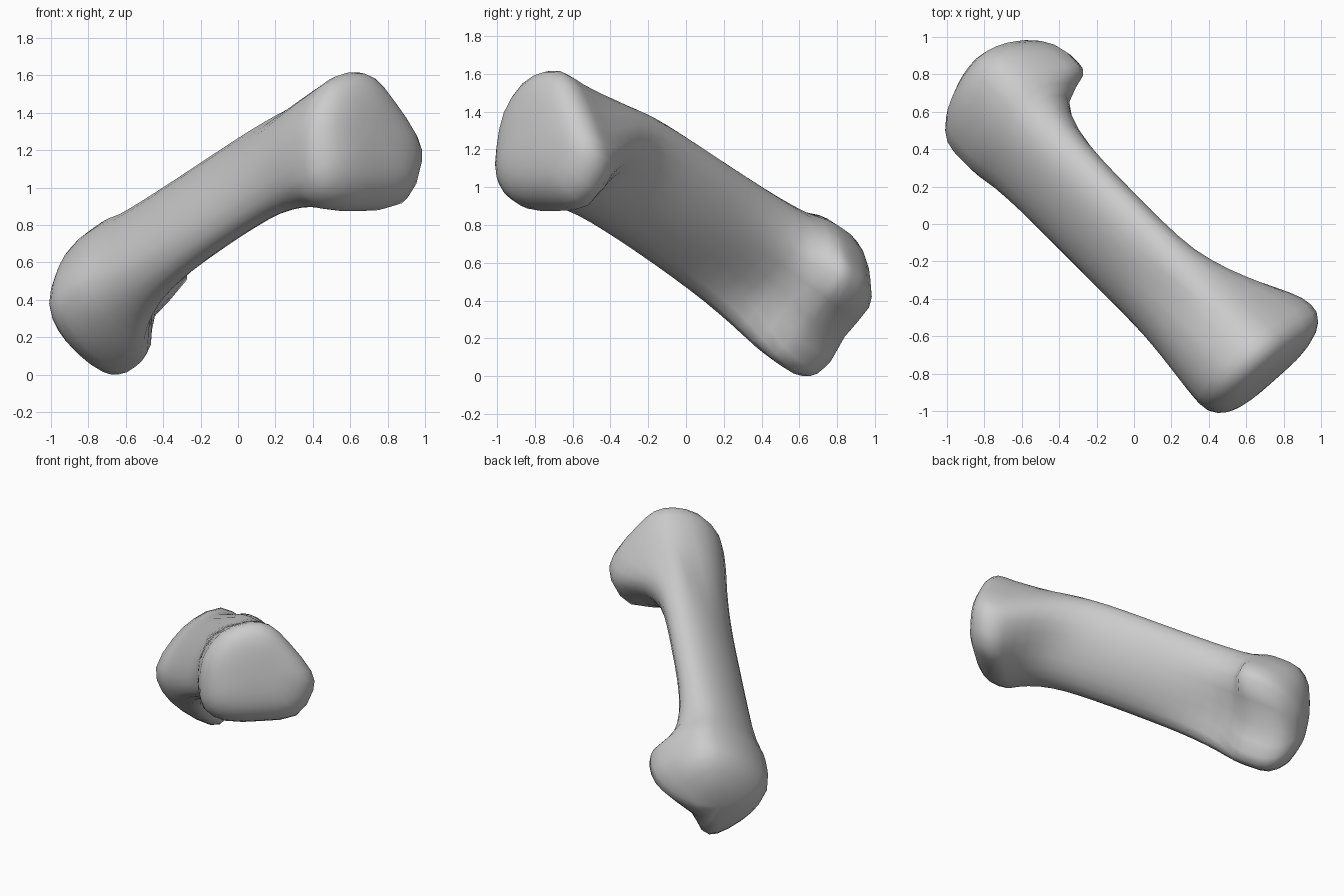
import bpy, bmesh, math
from mathutils import Vector

if "Cube" in bpy.data.objects:
    bpy.data.objects.remove(bpy.data.objects["Cube"])

# Local frame: bone axis, sideways axis, upward cross-section axis
TILT = math.radians(25)
C, S, R = math.cos(TILT), math.sin(TILT), math.sqrt(0.5)
AXIS = Vector((C * R, -C * R, S))
SIDE = Vector((R, R, 0))
UP = Vector((-S * R, S * R, C))
ORIGIN = Vector((0, 0, 0.935))

# Cross-sections (side, up): flared base, rounded head, slanted oval shaft
BASE = [(.40, -.06), (.34, .10), (.21, .24), (.06, .33), (-.12, .27), (-.28, .14),
        (-.41, -.05), (-.375, -.22), (-.24, -.365), (-.05, -.475), (.06, -.44), (.15, -.25)]
HEAD = [(.35, -.28), (.34, -.14), (.19, .07), (.06, .20), (-.09, .23), (-.27, .17),
        (-.40, .01), (-.43, -.19), (-.40, -.35), (-.26, -.44), (-.01, -.46), (.23, -.44)]
# How early each side flares towards base and head (below 1 = earlier)
BASE_FLARE = [1, 1, 1, 1.2, 1.2, 1.1, 1, .9, .6, .7, 1.5, 1.5]
HEAD_FLARE = [1, 1, 1, 1.2, .5, .4, .6, .9, 1, 1, 1, 1.2]
SHAFT = []
for i in range(12):
    a = math.radians(-60 + 30 * i)
    SHAFT.append((-.13 + .207 * math.cos(a) - .139 * math.sin(a),
                  .265 * math.cos(a) + .109 * math.sin(a)))

# Stations: position on axis, share of base, share of head, scale
STATIONS = [(-1.32, 1, 0, .36), (-1.265, 1, 0, .74), (-1.17, 1, 0, .96),
            (-1.04, 1, 0, 1.0), (-.92, .90, 0, 1.0), (-.78, .40, 0, 1.0),
            (-.58, .12, 0, 1.0), (-.32, .02, 0, 1.0), (-.05, 0, 0, 1.0),
            (.20, 0, 0, 1.0), (.43, 0, .07, 1.0), (.62, 0, .32, 1.0),
            (.78, 0, .70, 1.0), (.92, 0, .97, 1.0), (1.04, 0, 1, .99),
            (1.12, 0, 1, .82), (1.155, 0, 1, .55), (1.165, 0, 1, .28)]


def ring(t, wb, wh, k):
    mix = []
    for i in range(12):
        b, h = wb ** BASE_FLARE[i], wh ** HEAD_FLARE[i]
        mix.append(Vector(SHAFT[i]) * (1 - b - h) + Vector(BASE[i]) * b + Vector(HEAD[i]) * h)
    mid = sum(mix, Vector((0, 0))) / len(mix)
    out = []
    for p in mix:
        u, v = mid + (p - mid) * k
        dt = (wb ** 3 * (.12 * v + .2 * u * u + .4 * max(0, u - .2))
              + wh ** 3 * (.28 * (v + .1) + .06 * u))
        out.append(ORIGIN + AXIS * (t + dt) + SIDE * u + UP * v)
    return out


def spline(p0, p1, p2, p3, f):
    return 0.5 * (2 * p1 + (p2 - p0) * f + (2 * p0 - 5 * p1 + 4 * p2 - p3) * f * f
                  + (3 * p1 - p0 - 3 * p2 + p3) * f ** 3)


def refine(items, closed, steps=2):
    n, out = len(items), []
    for i in range(n if closed else n - 1):
        q = [items[(i + j) % n] if closed else items[min(max(i + j, 0), n - 1)]
             for j in (-1, 0, 1, 2)]
        out += [spline(*q, s / steps) for s in range(steps)]
    return out if closed else out + [items[-1]]


# Refine rings around and along the bone
rings = [refine(ring(*s), True) for s in STATIONS]
columns = [refine(list(col), False) for col in zip(*rings)]
rings = list(zip(*columns))

# Skin the rings and close both ends with slightly domed fans
bm = bmesh.new()
loops = [[bm.verts.new(p) for p in r] for r in rings]
n = len(loops[0])
for a, b in zip(loops, loops[1:]):
    for i in range(n):
        j = (i + 1) % n
        bm.faces.new((a[i], a[j], b[j], b[i]))
for loop, push in ((loops[0], -.012), (loops[-1], .005)):
    tip = bm.verts.new(sum((v.co for v in loop), Vector()) / n + AXIS * push)
    for i in range(n):
        bm.faces.new((loop[i], loop[(i + 1) % n], tip))
bmesh.ops.recalc_face_normals(bm, faces=bm.faces)

# Stand the bone on the floor
low = min(v.co.z for v in bm.verts)
for v in bm.verts:
    v.co.z -= low

mesh = bpy.data.meshes.new("bone")
bm.to_mesh(mesh)
bm.free()
mesh.polygons.foreach_set("use_smooth", [True] * len(mesh.polygons))
bone = bpy.data.objects.new("bone", mesh)
bpy.context.collection.objects.link(bone)
